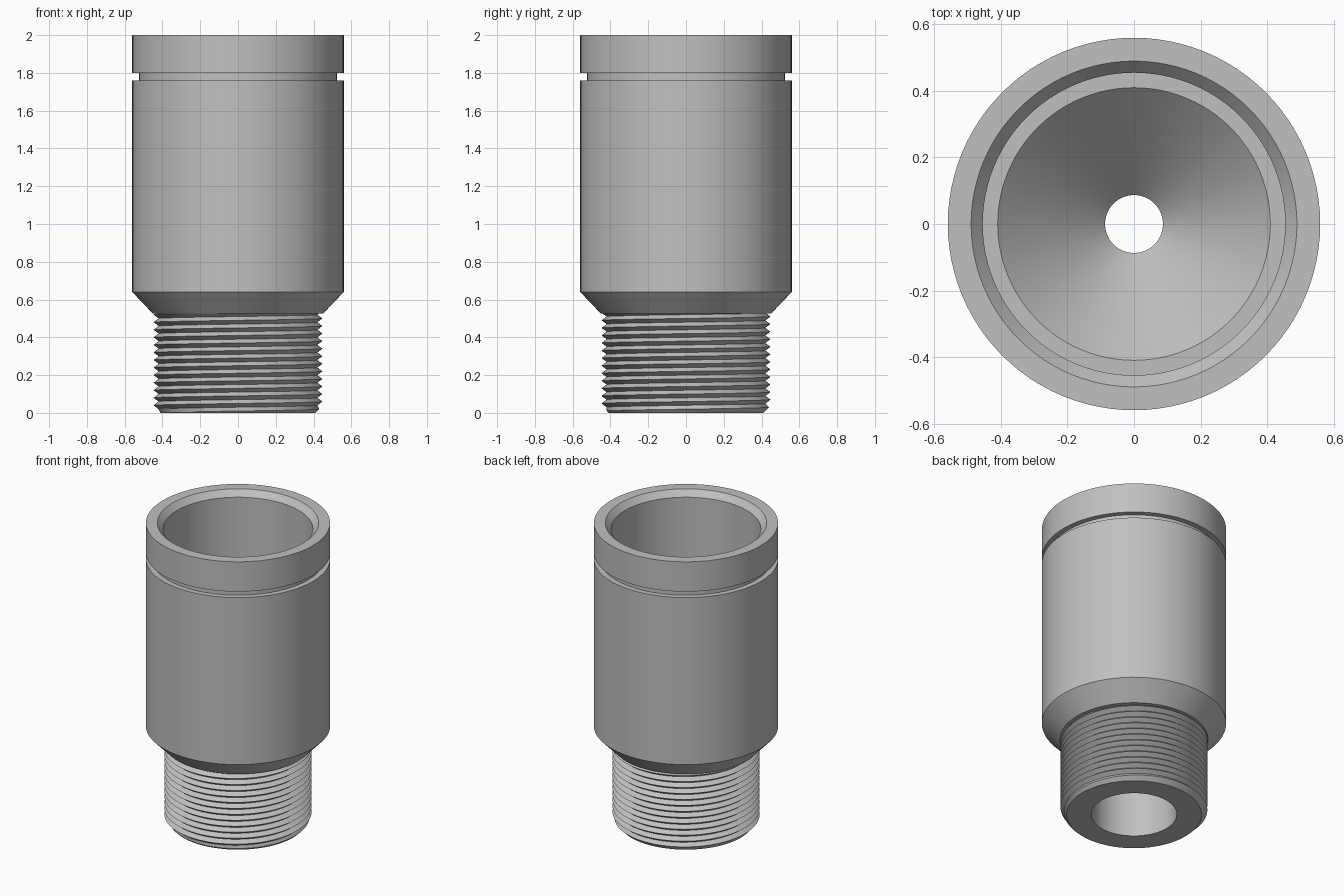
import bpy
import bmesh
import math

SEGMENTS = 96
PITCH, THREAD_TOP = 0.04, 0.525
ROOT, CREST = 0.42, 0.447

cube = bpy.data.objects.get("Cube")
if cube:
    bpy.data.objects.remove(cube, do_unlink=True)

steel = bpy.data.materials.new("plain grey metal")
steel.use_nodes = True
grey = (0.53, 0.53, 0.53, 1)
steel.diffuse_color = grey
steel.node_tree.nodes["Principled BSDF"].inputs["Base Color"].default_value = grey


def add_part(name, columns, closed):
    """Skin neighbouring columns of points, each a list of (radius, angle, z)."""
    bm = bmesh.new()
    grid = [[bm.verts.new((r * math.cos(a), r * math.sin(a), z)) for r, a, z in col]
            for col in columns]
    for left, right in zip(grid, grid[1:]):
        count = len(left)
        for i in range(count if closed else count - 1):
            j = (i + 1) % count
            bm.faces.new((left[i], right[i], right[j], left[j]))
    bmesh.ops.remove_doubles(bm, verts=bm.verts, dist=1e-5)
    bmesh.ops.dissolve_degenerate(bm, edges=bm.edges, dist=1e-5)
    mesh = bpy.data.meshes.new(name)
    bm.to_mesh(mesh)
    bm.free()
    mesh.materials.append(steel)
    obj = bpy.data.objects.new(name, mesh)
    bpy.context.collection.objects.link(obj)
    bpy.ops.object.select_all(action="DESELECT")
    obj.select_set(True)
    bpy.context.view_layer.objects.active = obj
    bpy.ops.object.shade_smooth_by_angle(angle=math.radians(25))
    return obj


angles = [2 * math.pi * i / SEGMENTS for i in range(SEGMENTS + 1)]

# Hollow body: outside with shoulder and groove, then the cup, funnel and bore
profile = [
    (0.26, 0), (0.41, 0), (0.41, THREAD_TOP), (0.45, THREAD_TOP),
    (0.56, 0.64), (0.56, 1.76), (0.525, 1.76), (0.525, 1.8),
    (0.56, 1.8), (0.56, 2), (0.49, 2), (0.455, 1.96),
    (0.455, 0.9), (0.41, 0.9), (0.087, 0.58), (0.087, 0.48), (0.26, 0.48),
]
add_part("hollow_body", [[(r, a, z) for r, z in profile] for a in angles], True)


# Helical thread with a chamfered lower end
def thread_radius(z, turn):
    phase = (z / PITCH - turn) % 1
    ridge = 1 - abs(2 * phase - 1)
    return min(ROOT + (CREST - ROOT) * ridge, 0.41 + z)


columns = []
for angle in angles:
    turn = angle / (2 * math.pi)
    column = []
    for k in range(-4, int(2 * THREAD_TOP / PITCH) + 3):
        z = min(max((k / 2 + turn) * PITCH, 0), THREAD_TOP)
        column.append((thread_radius(z, turn), angle, z))
    columns.append(column)
add_part("screw_thread", columns, False)
